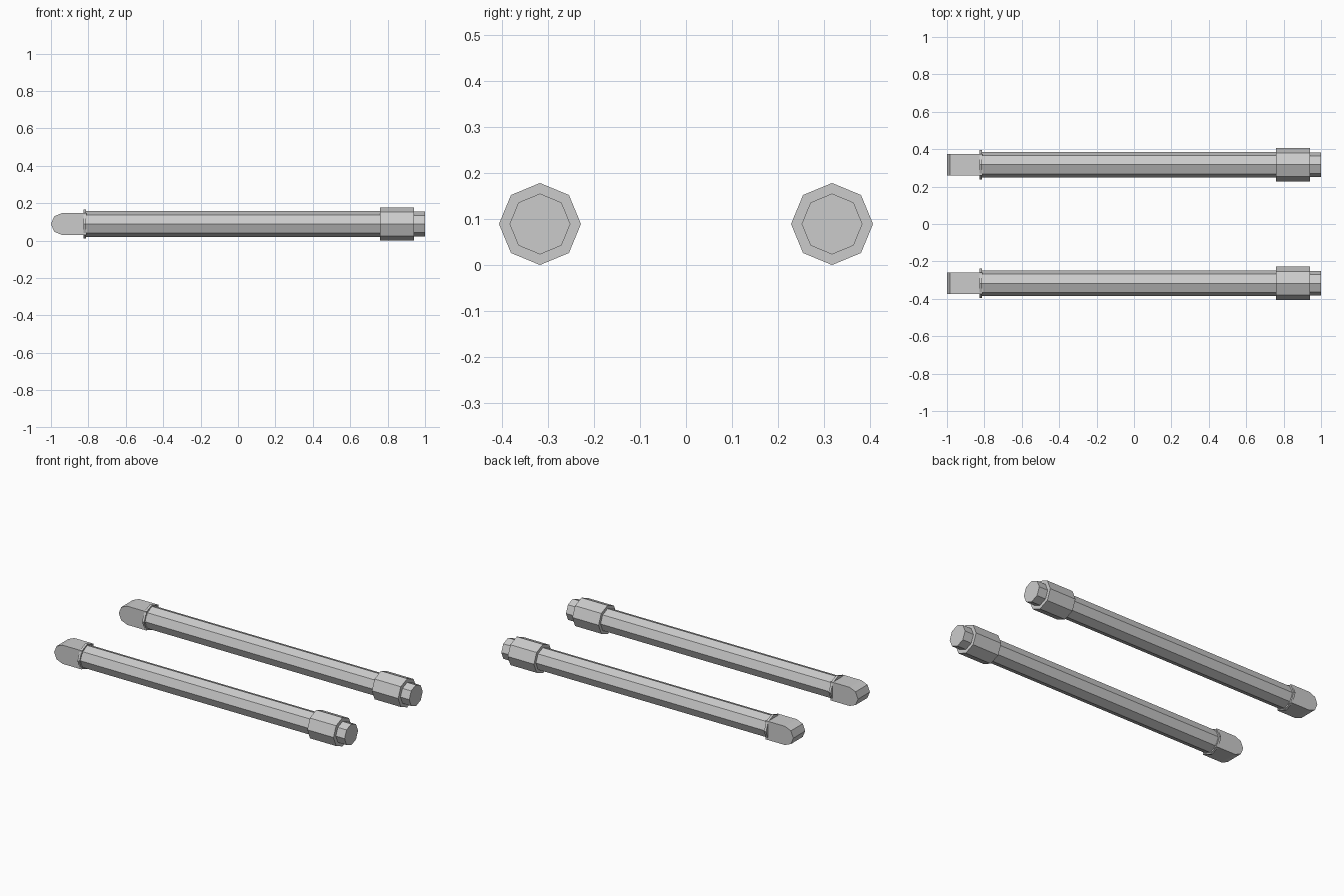
import bpy, bmesh, math

if "Cube" in bpy.data.objects:
    bpy.data.objects.remove(bpy.data.objects["Cube"])

Z = 0.089   # axis height
Y = 0.317   # half spacing of the two rods


def mesh_object(name, verts, faces):
    me = bpy.data.meshes.new(name)
    me.from_pydata(verts, [], faces)
    bm = bmesh.new()
    bm.from_mesh(me)
    bmesh.ops.recalc_face_normals(bm, faces=bm.faces)
    bm.to_mesh(me)
    bm.free()
    ob = bpy.data.objects.new(name, me)
    bpy.context.collection.objects.link(ob)
    return ob


def prism(name, a, b):
    """Closed solid between two matching outlines."""
    n = len(a)
    faces = [tuple(range(n)), tuple(range(n, 2 * n))]
    faces += [(i, (i + 1) % n, n + (i + 1) % n, n + i) for i in range(n)]
    return mesh_object(name, a + b, faces)


def octagon_bar(name, x0, x1, r, y):
    """Eight-sided bar along x with a corner pointing up."""
    ring = [(y + r * math.cos(i * math.pi / 4), Z + r * math.sin(i * math.pi / 4))
            for i in range(8)]
    return prism(name, [(x0, *p) for p in ring], [(x1, *p) for p in ring])


def rounded_tip(name, y, r=0.058, x_end=-0.81):
    """Square block whose far end is half an octagon in side profile."""
    cx = -1 + r
    prof = [(x_end, Z - r), (x_end, Z + r)]
    prof += [(cx + r * math.cos(t), Z + r * math.sin(t))
             for t in (math.pi / 2 + i * math.pi / 4 for i in range(5))]
    return prism(name, [(x, y - r, z) for x, z in prof], [(x, y + r, z) for x, z in prof])


for side, y in (("front", -Y), ("back", Y)):
    # long shaft, thin flange, thick collar, end plug and rounded tip
    octagon_bar(side + "_shaft", -0.82, 0.77, 0.069, y)
    octagon_bar(side + "_flange", -0.826, -0.812, 0.078, y)
    octagon_bar(side + "_collar", 0.76, 0.94, 0.089, y)
    octagon_bar(side + "_end_plug", 0.93, 1.0, 0.066, y)
    rounded_tip(side + "_rounded_tip", y)
